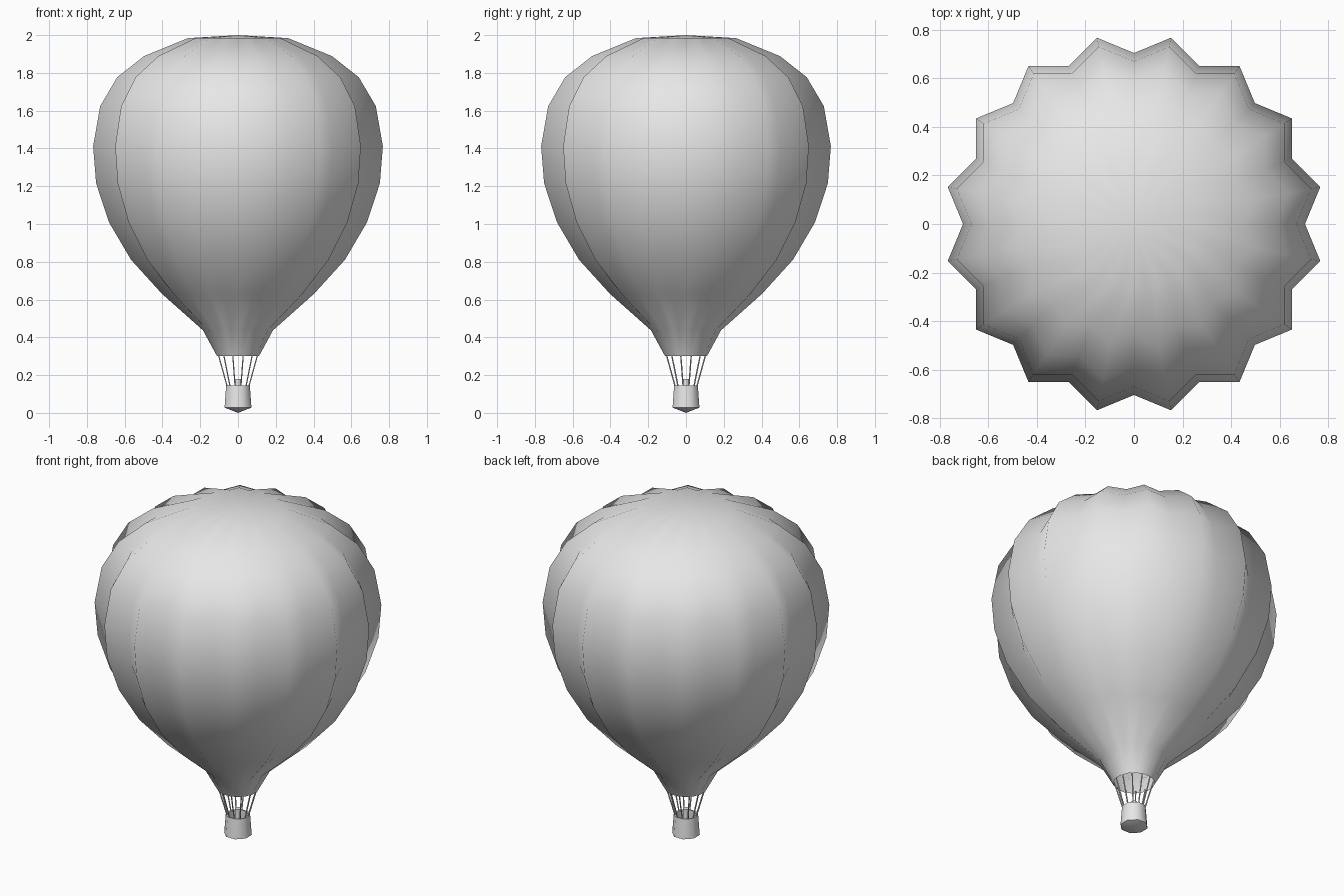
import bpy
import bmesh
from math import cos, sin, pi
from mathutils import Vector

cube = bpy.data.objects.get("Cube")
if cube:
    bpy.data.objects.remove(cube, do_unlink=True)

grey = bpy.data.materials.new("plain grey")
grey.use_nodes = True
colour = (0.8, 0.8, 0.8, 1)
grey.diffuse_color = colour
grey.node_tree.nodes["Principled BSDF"].inputs["Base Color"].default_value = colour


def finish(name, bm, sharp_angle):
    bmesh.ops.remove_doubles(bm, verts=bm.verts, dist=0.0001)
    mesh = bpy.data.meshes.new(name)
    bm.to_mesh(mesh)
    bm.free()
    mesh.materials.append(grey)
    obj = bpy.data.objects.new(name, mesh)
    bpy.context.collection.objects.link(obj)
    bpy.ops.object.select_all(action="DESELECT")
    obj.select_set(True)
    bpy.context.view_layer.objects.active = obj
    if sharp_angle is None:
        bpy.ops.object.shade_smooth()
    else:
        bpy.ops.object.shade_smooth_by_angle(angle=sharp_angle)
    return obj


def lathe(name, profile, sides, turn=0.0, sharp_angle=pi / 5):
    """Revolve (radius, valley factor, height) points listed bottom outside first.
    Odd columns sit at the full radius, even ones are drawn in by the valley factor."""
    bm = bmesh.new()
    rings = []
    for radius, valley, z in profile:
        ring = []
        for i in range(sides):
            r = radius * (1 if i % 2 else valley)
            a = 2 * pi * i / sides + turn
            ring.append(bm.verts.new((r * cos(a), r * sin(a), z)))
        rings.append(ring)
    for low, high in zip(rings, rings[1:]):
        for i in range(sides):
            j = (i + 1) % sides
            bm.faces.new((low[i], low[j], high[j], high[i]))
    return finish(name, bm, sharp_angle)


# Envelope: sixteen pleated lobes with an open mouth
envelope = [
    (0.113, 0.98, 0.30), (0.189, 0.94, 0.437), (0.41, 0.91, 0.63),
    (0.577, 0.9, 0.81), (0.697, 0.9, 1.01), (0.766, 0.9, 1.216),
    (0.782, 0.9, 1.412), (0.744, 0.9, 1.624), (0.652, 0.9, 1.777),
    (0.507, 0.9, 1.889), (0.27, 0.9, 1.984), (0, 1, 2.0),
]
lathe("envelope", envelope, 32, sharp_angle=None)

# Basket: hollow octagon with a shallow pointed underside
basket = [(0, 1, 0), (0.077, 1, 0.028), (0.068, 1, 0.145),
          (0.058, 1, 0.145), (0.062, 1, 0.04), (0, 1, 0.035)]
lathe("basket", basket, 8, turn=pi / 8, sharp_angle=pi / 3.5)

# Burner standing in the basket
burner = [(0, 1, 0.035), (0.018, 1, 0.035), (0.018, 1, 0.18), (0, 1, 0.18)]
lathe("burner", burner, 8, turn=pi / 8, sharp_angle=pi / 3.5)

# Ropes from the basket rim to the mouth
rope_count = 12
bm = bmesh.new()
for i in range(rope_count):
    a = 2 * pi * (i + 0.5) / rope_count
    out = Vector((cos(a), sin(a), 0))
    start = out * 0.058 + Vector((0, 0, 0.135))
    end = out * 0.108 + Vector((0, 0, 0.31))
    axis = end - start
    rod = bmesh.ops.create_cone(bm, segments=6, radius1=0.0035, radius2=0.0035,
                                depth=axis.length, cap_ends=True)
    bmesh.ops.rotate(bm, verts=rod["verts"],
                     matrix=Vector((0, 0, 1)).rotation_difference(axis).to_matrix())
    bmesh.ops.translate(bm, verts=rod["verts"], vec=(start + end) / 2)
finish("ropes", bm, pi / 2.5)
